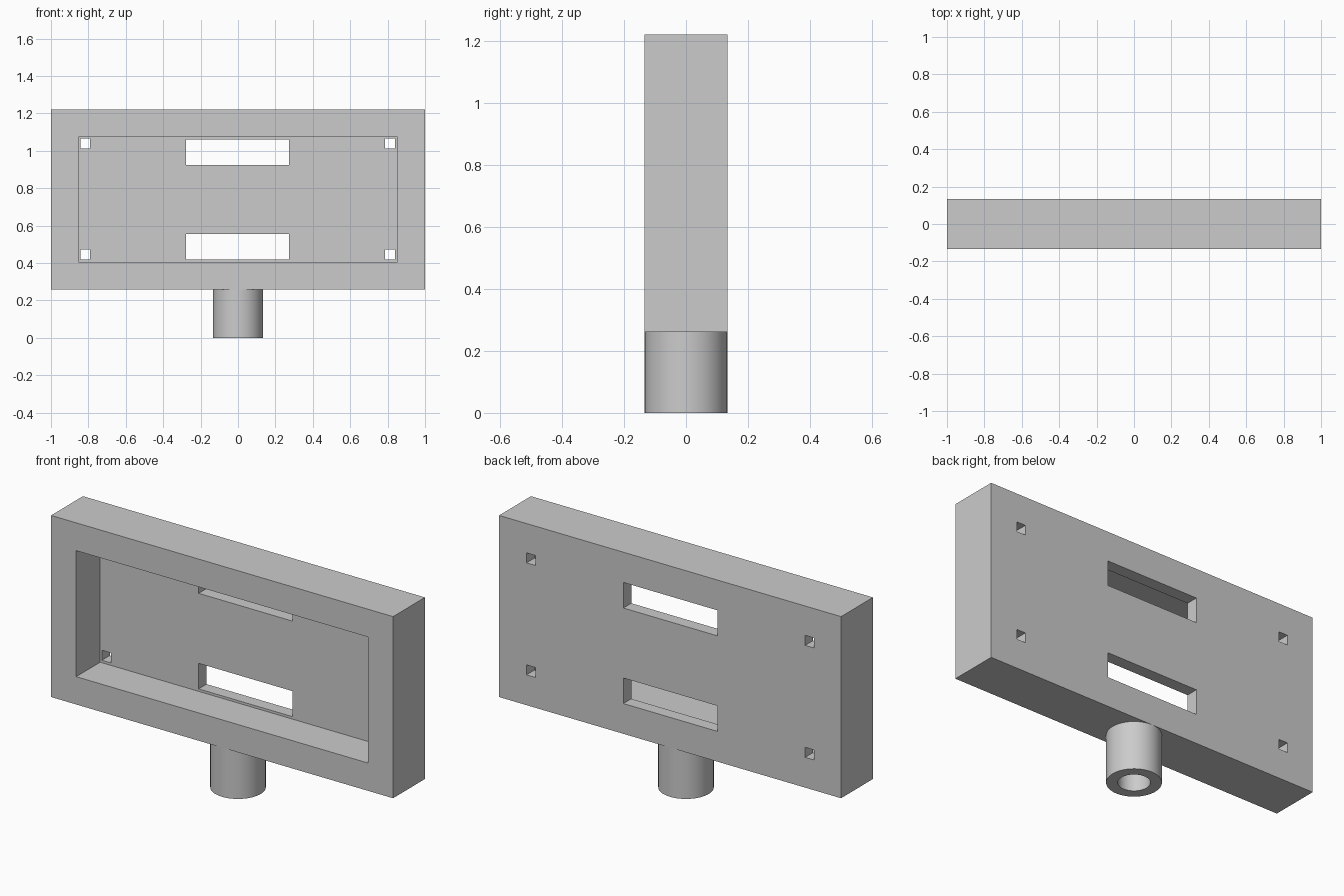
import bpy
import bmesh
import math
from mathutils import Vector

cube = bpy.data.objects.get("Cube")
if cube:
    bpy.data.objects.remove(cube, do_unlink=True)

# Single plain material
grey = bpy.data.materials.new("light grey")
grey.use_nodes = True
colour = (0.6, 0.6, 0.6, 1)
grey.diffuse_color = colour
grey.node_tree.nodes["Principled BSDF"].inputs["Base Color"].default_value = colour

HALF = 0.133           # half the depth of the body
FLOOR = 0.067          # y of the recess floor
BOTTOM, TOP = 0.26, 1.22


def box(name, x, y, z):
    """Box spanning the given (low, high) range on each axis."""
    bpy.ops.mesh.primitive_cube_add(size=1)
    ob = bpy.context.object
    ob.name = name
    lo, hi = (Vector(c) for c in zip(x, y, z))
    for v in ob.data.vertices:
        v.co = (lo + hi) / 2 + v.co * (hi - lo)
    return ob


def cut(target, x, y, z):
    """Subtract a box from the target and discard the cutter."""
    cutter = box("cutter", x, y, z)
    cutter.hide_render = True
    mod = target.modifiers.new("cut", "BOOLEAN")
    mod.operation = "DIFFERENCE"
    mod.solver = "EXACT"
    mod.object = cutter
    bpy.context.view_layer.objects.active = target
    bpy.ops.object.modifier_apply(modifier=mod.name)
    bpy.data.objects.remove(cutter, do_unlink=True)


# Housing with a deep tray open to the front
housing = box("housing", (-1, 1), (-HALF, HALF), (BOTTOM, TOP))
cut(housing, (-0.853, 0.853), (-0.3, FLOOR), (0.407, 1.073))

# Two wide slots and four square holes through the back plate
through = (0, 0.3)
for z in ((0.42, 0.555), (0.925, 1.06)):
    cut(housing, (-0.277, 0.273), through, z)
for x in ((-0.843, -0.79), (0.787, 0.84)):
    for z in ((0.42, 0.473), (1.012, 1.065)):
        cut(housing, x, through, z)
housing.data.materials.clear()
housing.data.materials.append(grey)

# Hollow mounting tube, revolved from its wall section
bm = bmesh.new()
section = [bm.verts.new((r, 0, z)) for r, z in
           ((0.078, BOTTOM), (0.078, 0), (HALF, 0), (HALF, BOTTOM))]
edges = [bm.edges.new(pair) for pair in zip(section, section[1:])]
bmesh.ops.spin(bm, geom=section + edges, cent=(0, 0, 0), axis=(0, 0, 1),
               angle=math.tau, steps=64, use_merge=True)
bmesh.ops.remove_doubles(bm, verts=bm.verts, dist=0.0001)
bmesh.ops.recalc_face_normals(bm, faces=bm.faces)
# Make sure the outer wall faces outward
bm.normal_update()
outer = max(bm.faces, key=lambda f: f.calc_center_median().xy.length)
if outer.normal.dot(outer.calc_center_median() * Vector((1, 1, 0))) < 0:
    bmesh.ops.reverse_faces(bm, faces=bm.faces)
mesh = bpy.data.meshes.new("mounting_tube")
bm.to_mesh(mesh)
bm.free()
mesh.materials.append(grey)
tube = bpy.data.objects.new("mounting_tube", mesh)
bpy.context.collection.objects.link(tube)

bpy.ops.object.select_all(action="DESELECT")
tube.select_set(True)
bpy.context.view_layer.objects.active = tube
bpy.ops.object.shade_smooth_by_angle(angle=math.radians(30))
